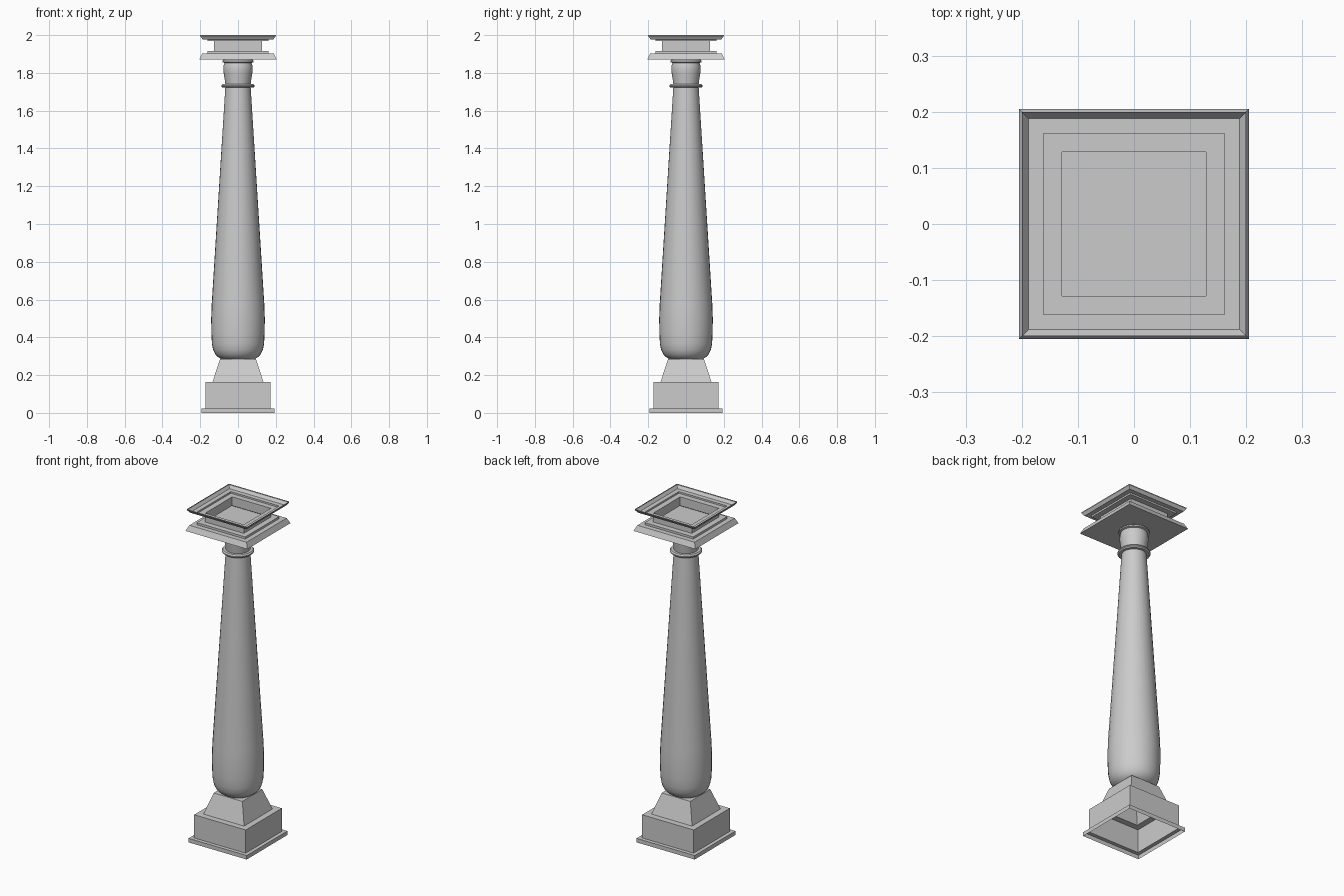
import bpy, bmesh, math

if "Cube" in bpy.data.objects:
    bpy.data.objects.remove(bpy.data.objects["Cube"])


def loft(name, profile, sides, cap_bottom=False, cap_top=False, smooth=False):
    """Stack rings of (radius, z) bottom to top; four sides use half-widths."""
    square = sides == 4
    scale = math.sqrt(2) if square else 1
    offset = math.pi / 4 if square else 0
    bm = bmesh.new()
    rings = []
    for r, z in profile:
        ring = []
        for i in range(sides):
            a = offset + 2 * math.pi * i / sides
            ring.append(bm.verts.new((r * scale * math.cos(a), r * scale * math.sin(a), z)))
        rings.append(ring)
    for low, high in zip(rings, rings[1:]):
        for i in range(sides):
            j = (i + 1) % sides
            bm.faces.new((low[i], low[j], high[j], high[i]))
    if cap_bottom:
        bm.faces.new(rings[0][::-1])
    if cap_top:
        bm.faces.new(rings[-1])
    mesh = bpy.data.meshes.new(name)
    bm.to_mesh(mesh)
    bm.free()
    obj = bpy.data.objects.new(name, mesh)
    bpy.context.collection.objects.link(obj)
    if smooth:
        bpy.ops.object.select_all(action='DESELECT')
        obj.select_set(True)
        bpy.context.view_layer.objects.active = obj
        bpy.ops.object.shade_smooth_by_angle(angle=math.radians(35))
    return obj


# Stepped square base, open underneath
loft("base", [(0.193, 0), (0.193, 0.024), (0.171, 0.024), (0.171, 0.163),
              (0.135, 0.163), (0.095, 0.285)], 4, cap_top=True)

# Tapering round shaft with a rounded foot
loft("shaft", [(0.090, 0.285), (0.105, 0.295), (0.119, 0.308), (0.131, 0.332),
               (0.138, 0.365), (0.141, 0.42), (0.142, 0.50), (0.139, 0.58),
               (0.067, 1.725)], 32, smooth=True)

# Thin collar ring
loft("collar", [(0.067, 1.722), (0.082, 1.722), (0.088, 1.728), (0.088, 1.734),
                (0.082, 1.741), (0.067, 1.741)], 32, smooth=True)

# Swelling neck with a small lip under the capital
loft("neck", [(0.067, 1.741), (0.071, 1.77), (0.076, 1.80), (0.078, 1.82),
              (0.076, 1.84), (0.072, 1.853), (0.083, 1.856), (0.083, 1.864),
              (0.075, 1.870)], 32, smooth=True)

# Stepped square capital, hollow and open at the top
loft("capital", [(0.205, 1.870), (0.190, 1.902), (0.161, 1.902), (0.161, 1.915),
                 (0.128, 1.915), (0.128, 1.968), (0.161, 1.968), (0.161, 1.978),
                 (0.188, 1.978), (0.200, 1.995), (0.200, 2.0)], 4, cap_bottom=True)
